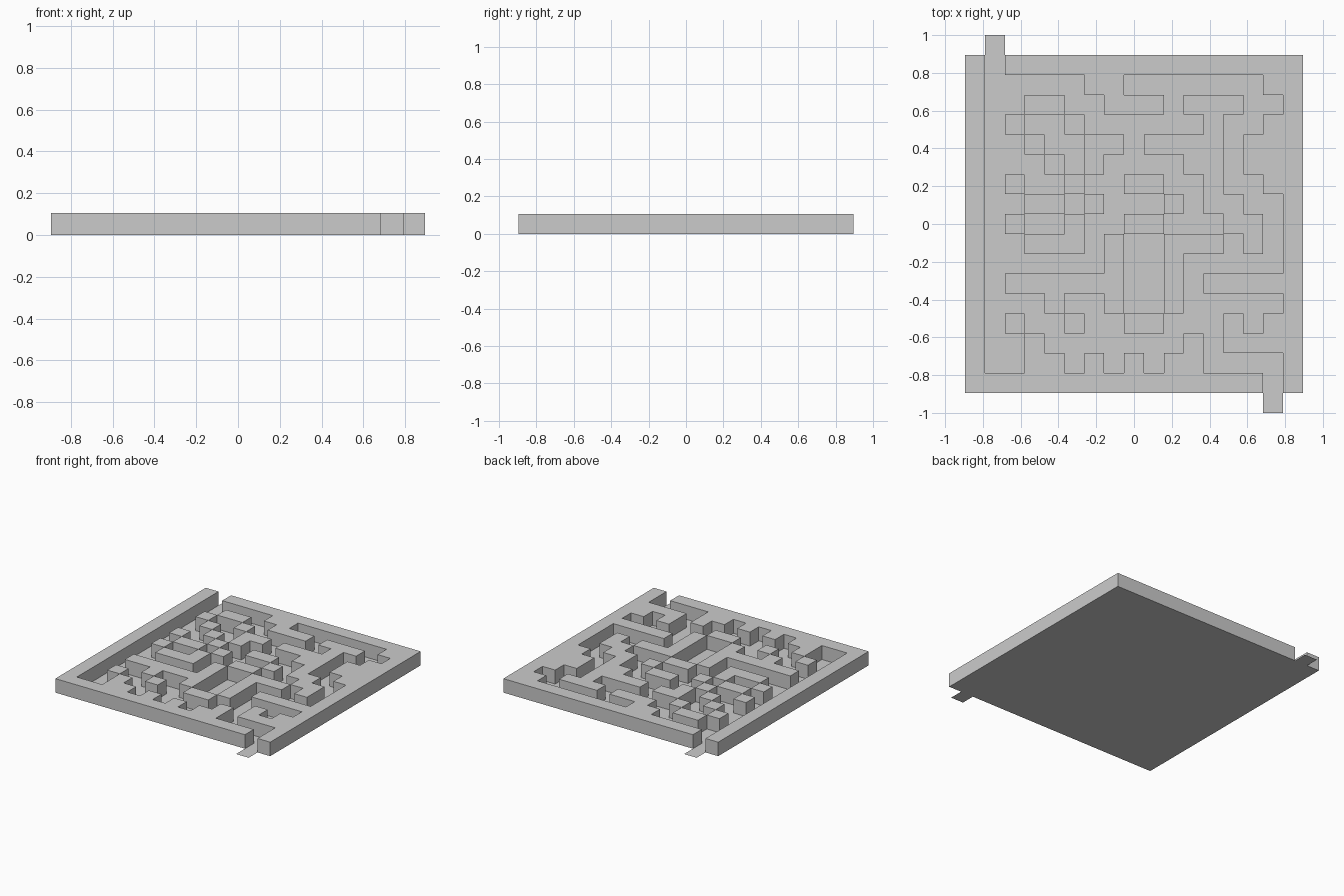
import bpy, bmesh

if "Cube" in bpy.data.objects:
    bpy.data.objects.remove(bpy.data.objects["Cube"])

C = 2 / 19            # cell size
H = C                 # wall height
E = 8.5 * C           # half width of the walled square

# Maze plan seen from above, back row first: # wall, . path
PLAN = [
    "#.###############",
    "#.....##.......##",
    "#..##..###.###..#",
    "#.#..#......#..##",
    "#..#..##.####.###",
    "#...#.#....##.###",
    "#.#..#..##..#..##",
    "#..##.#...#.##..#",
    "#.#..#..##...##.#",
    "#..###.#..###.#.#",
    "#......#..#.....#",
    "#.######..#.#####",
    "#...#..#..#.....#",
    "#.#..#..##...#.##",
    "#..#.......#.####",
    "#..##.#.#.##....#",
    "###############.#",
]


def is_wall(c, r):
    return 0 <= c < 17 and 0 <= r < 17 and PLAN[r][c] == "#"


def finish(bm, name):
    bmesh.ops.remove_doubles(bm, verts=bm.verts, dist=1e-5)
    bmesh.ops.dissolve_limit(bm, angle_limit=0.01, verts=bm.verts, edges=bm.edges)
    me = bpy.data.meshes.new(name)
    bm.to_mesh(me)
    bm.free()
    ob = bpy.data.objects.new(name, me)
    bpy.context.collection.objects.link(ob)


# Walls: a top for every wall cell, a side wherever it meets path or outside
bm = bmesh.new()


def quad(*pts):
    bm.faces.new([bm.verts.new(p) for p in pts])


for r in range(17):
    for c in range(17):
        if not is_wall(c, r):
            continue
        x0, x1 = -E + c * C, -E + (c + 1) * C
        y0, y1 = E - (r + 1) * C, E - r * C
        ring = [(x0, y0), (x1, y0), (x1, y1), (x0, y1)]
        quad(*[(x, y, H) for x, y in ring])
        for i, (dc, dr) in enumerate([(0, 1), (1, 0), (0, -1), (-1, 0)]):
            if not is_wall(c + dc, r + dr):
                a, b = ring[i], ring[(i + 1) % 4]
                quad((*a, 0), (*b, 0), (*b, H), (*a, H))
finish(bm, "maze_walls")

# Floor: thin sheet with an entry tab at the back and an exit tab at the front
half = [(-E, -E), (6.5 * C, -E), (6.5 * C, -1), (7.5 * C, -1), (7.5 * C, -E), (E, -E)]
outline = half + [(-x, -y) for x, y in half]
bm = bmesh.new()
bm.faces.new([bm.verts.new((x, y, 0)) for x, y in outline])
finish(bm, "maze_floor")
